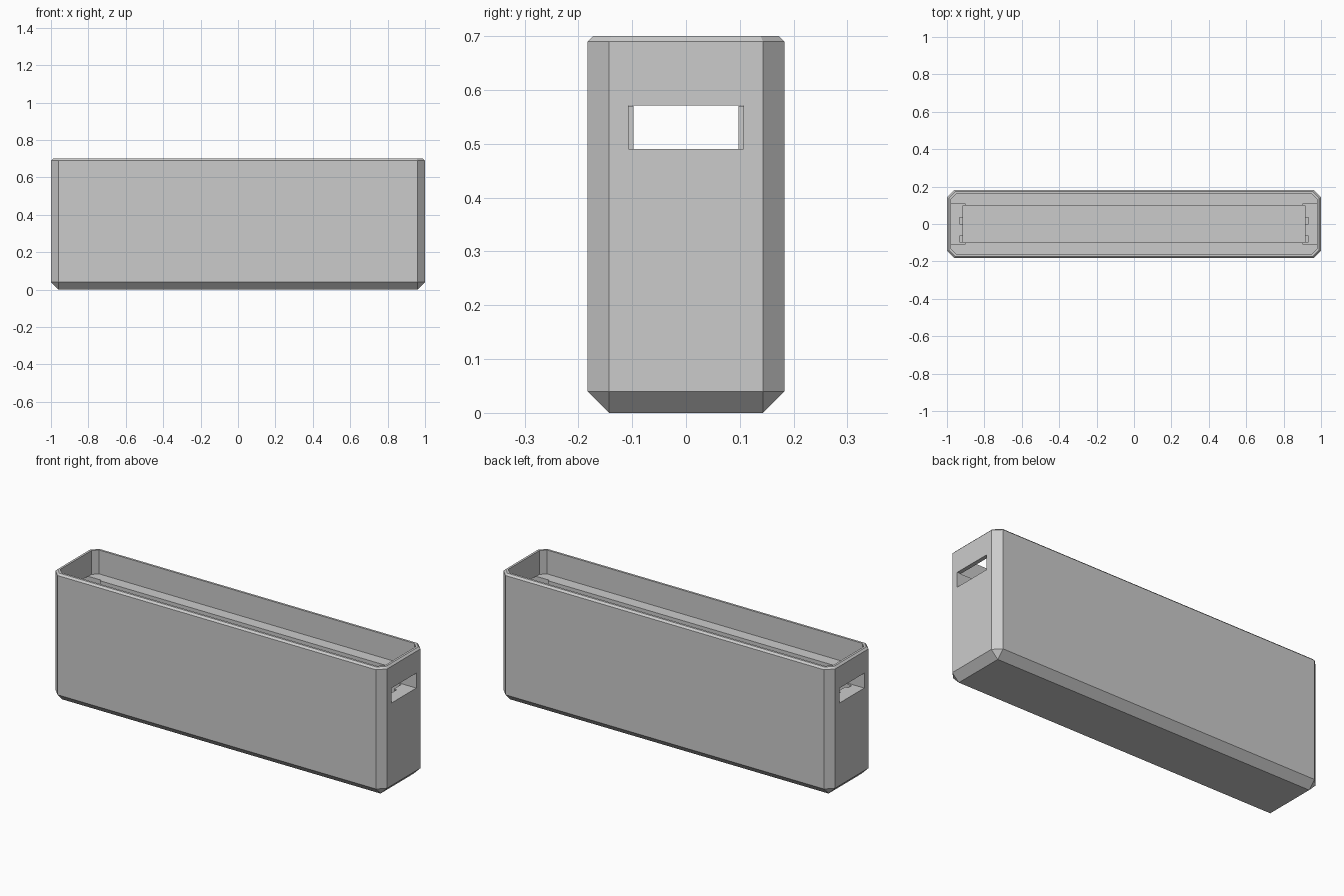
import bpy, bmesh

default = bpy.data.objects.get("Cube")
if default:
    bpy.data.objects.remove(default, do_unlink=True)

HALF_X, HALF_Y, HEIGHT = 1.0, 0.183, 0.70
CHAMFER, RIM_CHAMFER, WALL = 0.04, 0.01, 0.022
LEDGE, FLOOR = 0.57, 0.04

grey = bpy.data.materials.new("plain grey")
grey.use_nodes = True
grey.diffuse_color = (0.6, 0.6, 0.6, 1)
grey.node_tree.nodes["Principled BSDF"].inputs["Base Color"].default_value = (0.6, 0.6, 0.6, 1)


def ring(hx, hy, c, z):
    """Rectangle with corners cut by c, counter-clockwise."""
    return [(hx, c - hy, z), (hx, hy - c, z), (hx - c, hy, z), (c - hx, hy, z),
            (-hx, hy - c, z), (-hx, c - hy, z), (c - hx, -hy, z), (hx - c, -hy, z)]


def loft(name, rings):
    """Join stacked rings into a closed solid."""
    bm = bmesh.new()
    loops = [[bm.verts.new(p) for p in r] for r in rings]
    bm.faces.new(loops[0][::-1])
    bm.faces.new(loops[-1])
    for low, high in zip(loops, loops[1:]):
        for i in range(len(low)):
            j = (i + 1) % len(low)
            bm.faces.new((low[i], low[j], high[j], high[i]))
    bmesh.ops.remove_doubles(bm, verts=bm.verts, dist=1e-5)
    bmesh.ops.recalc_face_normals(bm, faces=bm.faces)
    mesh = bpy.data.meshes.new(name)
    bm.to_mesh(mesh)
    bm.free()
    mesh.materials.append(grey)
    obj = bpy.data.objects.new(name, mesh)
    bpy.context.collection.objects.link(obj)
    return obj


def block(name, x0, x1, y0, y1, z0, z1):
    corners = [(x0, y0), (x1, y0), (x1, y1), (x0, y1)]
    return loft(name, [[(x, y, z) for x, y in corners] for z in (z0, z1)])


def inset_ring(t, z):
    return ring(HALF_X - t, HALF_Y - t, CHAMFER - 0.586 * t, z)


def cut(target, cutter):
    cutter.hide_render = True
    mod = target.modifiers.new("cut", "BOOLEAN")
    mod.operation = "DIFFERENCE"
    mod.solver = "EXACT"
    mod.object = cutter
    bpy.context.view_layer.objects.active = target
    bpy.ops.object.modifier_apply(modifier=mod.name)
    bpy.data.objects.remove(cutter, do_unlink=True)


# Chamfered outer body, with a rectangular foot
body = loft("case_body", [
    ring(HALF_X - CHAMFER, HALF_Y - CHAMFER, 0, 0),
    inset_ring(0, CHAMFER),
    inset_ring(0, HEIGHT - RIM_CHAMFER),
    inset_ring(RIM_CHAMFER, HEIGHT)])

# Wide upper recess and the narrow compartment below its ledge
cut(body, loft("upper_recess", [inset_ring(WALL, LEDGE), inset_ring(WALL, HEIGHT + 0.1)]))
cut(body, block("compartment", -0.915, 0.915, -0.098, 0.098, FLOOR, LEDGE + 0.05))

# End slots through the walls, and small grooves in the compartment ends
for side in (-1, 1):
    x0, x1 = sorted((side * 0.9, side * 1.1))
    cut(body, block("end_slot", x0, x1, -0.107, 0.107, 0.49, LEDGE + 0.001))
    x0, x1 = sorted((side * 0.9, side * 0.932))
    for y0, y1 in ((0.0, 0.035), (-0.096, -0.064)):
        cut(body, block("end_groove", x0, x1, y0, y1, 0.05, LEDGE - 0.03))
